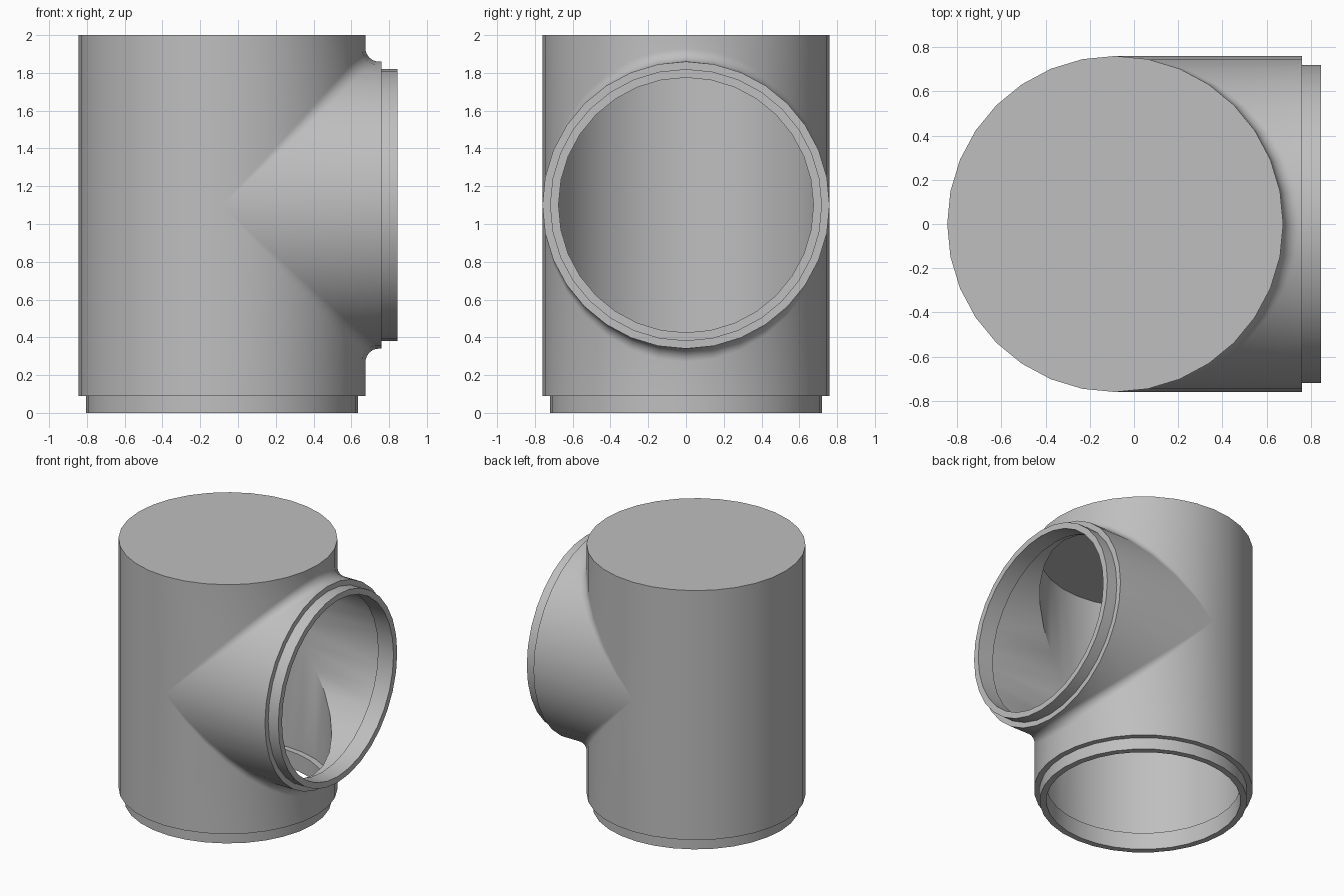
import bpy, bmesh
from math import sin, cos, pi, radians
from mathutils import Vector, Matrix

R, BORE, LIP = 0.76, 0.72, 0.675     # outer, bore and lip-bore radii
FILLET, HALF, ARC = 0.07, 16, 6      # crotch fillet, segments per half turn, arc steps
CENTER = Vector((-0.085, 0, 1.10))   # where the two pipe axes cross
TOP, BOTTOM, MOUTH = 2 - 1.10, 0.09 - 1.10, 0.76 + 0.085
CEILING = TOP - 0.04

cube = bpy.data.objects.get("Cube")
if cube:
    bpy.data.objects.remove(cube, do_unlink=True)

grey = bpy.data.materials.new("light grey")
grey.use_nodes = True
colour = (0.52, 0.52, 0.52, 1)
grey.diffuse_color = colour
grey.node_tree.nodes["Principled BSDF"].inputs["Base Color"].default_value = colour


def loft(bm, profiles, closed):
    """Skin neighbouring profiles with quads."""
    rows = [[bm.verts.new(p) for p in prof] for prof in profiles]
    for a, b in zip(rows, rows[1:]):
        n = len(a)
        for i in range(n if closed else n - 1):
            j = (i + 1) % n
            bm.faces.new((a[i], a[j], b[j], b[i]))


def finish(bm, name, matrix):
    bmesh.ops.remove_doubles(bm, verts=bm.verts, dist=1e-4)
    bmesh.ops.dissolve_degenerate(bm, edges=bm.edges, dist=1e-5)
    bmesh.ops.recalc_face_normals(bm, faces=bm.faces)
    mesh = bpy.data.meshes.new(name)
    bm.to_mesh(mesh)
    bm.free()
    mesh.materials.append(grey)
    ob = bpy.data.objects.new(name, mesh)
    bpy.context.collection.objects.link(ob)
    ob.matrix_world = matrix
    bpy.ops.object.select_all(action="DESELECT")
    ob.select_set(True)
    bpy.context.view_layer.objects.active = ob
    bpy.ops.object.shade_smooth_by_angle(angle=radians(30))


def branch_profile(t, side):
    """Section from the main pipe, round the fillet, out to the mouth and back inside."""
    c, s = cos(t), sin(t)
    ball = Vector(((R + FILLET) * c, (R + FILLET) * s, side * (R + FILLET) * c))
    on_main = Vector((R * c, R * s, ball.z)) - ball
    on_branch = Vector((ball.x, R * s, side * R * c)) - ball
    arc = []
    for i in range(ARC + 1):
        d = on_main.lerp(on_branch, i / ARC)
        arc.append(ball + d.normalized() * FILLET)
    end = TOP if side > 0 else BOTTOM
    inner_end = CEILING if side > 0 else BOTTOM
    points = [(R * c, R * s, end), *arc,
              (MOUTH, R * s, side * R * c), (MOUTH, BORE * s, side * BORE * c),
              (BORE * c, BORE * s, side * BORE * c), (BORE * c, BORE * s, inner_end)]
    if side > 0:
        points = [(0, 0, TOP), *points, (0, 0, CEILING)]
    return points


def back_profile(t):
    """Section of the plain half of the main pipe."""
    c, s = cos(t), sin(t)
    return [(0, 0, TOP), (R * c, R * s, TOP), (R * c, R * s, 0), (R * c, R * s, BOTTOM),
            (BORE * c, BORE * s, BOTTOM), (BORE * c, BORE * s, 0),
            (BORE * c, BORE * s, CEILING), (0, 0, CEILING)]


# Hollow tee body with a closed top
angles = [-pi / 2 + pi * i / HALF for i in range(HALF + 1)]
body = bmesh.new()
loft(body, [branch_profile(t, 1) for t in angles], False)
loft(body, [branch_profile(t, -1) for t in angles], True)
loft(body, [back_profile(t + pi) for t in angles], False)
finish(body, "tee_body", Matrix.Translation(CENTER))


# Narrow connecting lips, partly sunk into the two openings
def lip(name, depth, matrix):
    bm = bmesh.new()
    section = [(BORE, 0), (BORE, depth), (LIP, depth), (LIP, 0)]
    turns = [pi * i / HALF for i in range(2 * HALF + 1)]
    loft(bm, [[(r * cos(t), r * sin(t), z) for r, z in section] for t in turns], True)
    finish(bm, name, matrix)


lip("bottom_lip", 0.13, Matrix.Translation((CENTER.x, 0, 0)))
lip("branch_lip", 0.13,
    Matrix.Translation((0.845, 0, CENTER.z)) @ Matrix.Rotation(-pi / 2, 4, "Y"))
